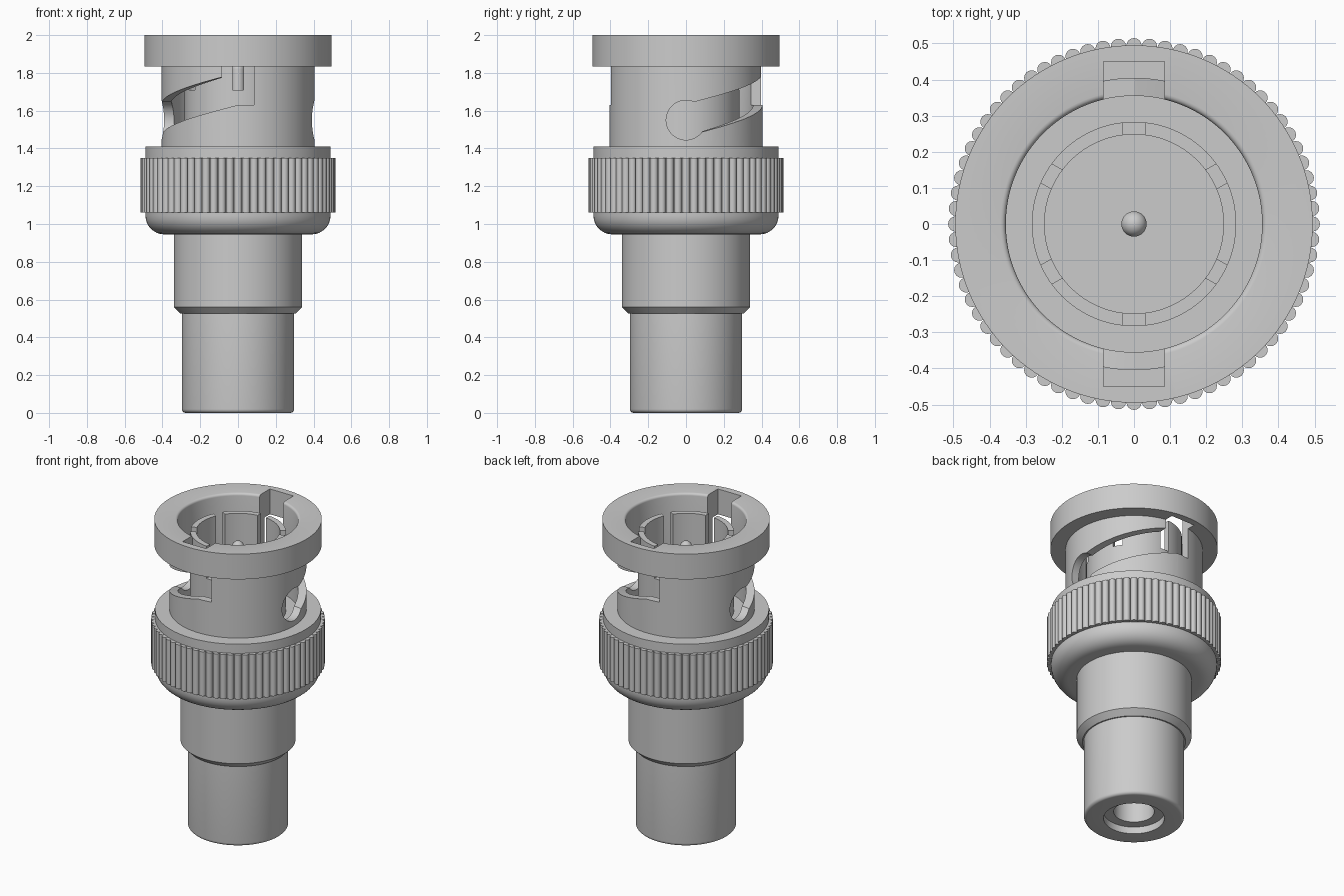
import bpy, bmesh
from math import sin, cos, pi, radians
from mathutils import Matrix, Vector

if "Cube" in bpy.data.objects:
    bpy.data.objects.remove(bpy.data.objects["Cube"])


def make(name, bm):
    bmesh.ops.recalc_face_normals(bm, faces=bm.faces)
    me = bpy.data.meshes.new(name)
    bm.to_mesh(me)
    bm.free()
    ob = bpy.data.objects.new(name, me)
    bpy.context.collection.objects.link(ob)
    return ob


def lathe(name, prof, closed=False, n=128):
    bm = bmesh.new()
    rings = [[bm.verts.new((r * cos(2 * pi * i / n), r * sin(2 * pi * i / n), z))
              for i in range(n)] for r, z in prof]
    pairs = list(zip(rings, rings[1:])) + ([(rings[-1], rings[0])] if closed else [])
    for a, b in pairs:
        for i in range(n):
            j = (i + 1) % n
            bm.faces.new((a[i], a[j], b[j], b[i]))
    bmesh.ops.remove_doubles(bm, verts=bm.verts, dist=1e-5)
    return make(name, bm)


def box(name, lo, hi, angle=0):
    bm = bmesh.new()
    lo, hi = Vector(lo), Vector(hi)
    m = (Matrix.Rotation(angle, 4, 'Z') @ Matrix.Translation((lo + hi) / 2)
         @ Matrix.Diagonal((*(hi - lo), 1)))
    bmesh.ops.create_cube(bm, size=1, matrix=m)
    return make(name, bm)


def cut(ob, cutter):
    mod = ob.modifiers.new("cut", 'BOOLEAN')
    mod.operation, mod.solver, mod.object = 'DIFFERENCE', 'EXACT', cutter
    bpy.context.view_layer.objects.active = ob
    bpy.ops.object.modifier_apply(modifier=mod.name)
    bpy.data.objects.remove(cutter)


def smooth(ob):
    bpy.ops.object.select_all(action='DESELECT')
    ob.select_set(True)
    bpy.context.view_layer.objects.active = ob
    bpy.ops.object.shade_smooth_by_angle(angle=radians(30))


def arc(cx, cz, r, a0, a1, k=8):
    return [(cx + r * cos(radians(a0 + (a1 - a0) * i / k)),
             cz + r * sin(radians(a0 + (a1 - a0) * i / k))) for i in range(k + 1)]


def helix_cutter(start, steps=32):
    # slanted slot sweeping a quarter turn down from the keyway
    bm = bmesh.new()
    rings = []
    for i in range(steps + 1):
        t = i / steps
        a = start - t * pi / 2
        zc = 1.715 - 0.165 * t
        rings.append([bm.verts.new((r * cos(a), r * sin(a), zc + d))
                      for r, d in ((0.31, -.085), (0.46, -.085), (0.46, .085), (0.31, .085))])
    for p, q in zip(rings, rings[1:]):
        for k in range(4):
            bm.faces.new((p[k], p[(k + 1) % 4], q[(k + 1) % 4], q[k]))
    bm.faces.new(rings[0])
    bm.faces.new(rings[-1])
    return make("slot_cutter", bm)


# bayonet shell with collar, flange and rounded base
shell = lathe("bayonet_shell", [(0.34, 0.945)] + arc(0.39, 1.045, 0.1, -90, 0) +
              [(0.49, 1.41), (0.405, 1.41), (0.405, 1.835), (0.495, 1.835), (0.495, 2.0)] +
              arc(0.37, 1.985, 0.015, 90, 180, 4) + [(0.355, 1.4), (0.34, 1.4)], closed=True)

# keyways, slanted slots and round locking holes, repeated at half a turn
for turn in (0, pi):
    cut(shell, box("keyway_cutter", (-0.085, -0.45, 1.63), (0.085, -0.31, 2.1), turn))
    cut(shell, helix_cutter(1.5 * pi + turn))
    bm = bmesh.new()
    bmesh.ops.create_cone(bm, cap_ends=True, segments=48, radius1=0.105, radius2=0.105, depth=0.2,
                          matrix=Matrix.Rotation(turn, 4, 'Z') @ Matrix.Translation((-0.41, 0, 1.55))
                          @ Matrix.Rotation(pi / 2, 4, 'Y'))
    cut(shell, make("hole_cutter", bm))

# core: stepped tail with socket, plus the inner sleeve
core = lathe("core_body", [(0, 0.45), (0.12, 0.45), (0.12, 0.045), (0.18, 0.045), (0.18, 0)] +
             arc(0.277, 0.02, 0.02, -90, 0, 5) +
             [(0.297, 0.525), (0.305, 0.525), (0.34, 0.56), (0.34, 1.4), (0.283, 1.4),
              (0.283, 1.92), (0.248, 1.92), (0.248, 1.4), (0, 1.4)])
for deg in (30, 90, 150):
    cut(core, box("sleeve_slot_cutter", (-0.35, -0.03, 1.71), (0.35, 0.03, 2.1), radians(deg)))

# centre pin with domed tip
pin = lathe("centre_pin", [(0, 1.39), (0.035, 1.39)] + arc(0, 1.82, 0.035, 0, 90), n=32)

# knurled grip ridges
bm = bmesh.new()
for i in range(72):
    a = 2 * pi * i / 72
    bmesh.ops.create_cone(bm, cap_ends=True, segments=16, radius1=0.021, radius2=0.021, depth=0.29,
                          matrix=Matrix.Translation((0.494 * cos(a), 0.494 * sin(a), 1.205)))
knurl = make("knurled_grip", bm)

for ob in (shell, core, pin, knurl):
    smooth(ob)
